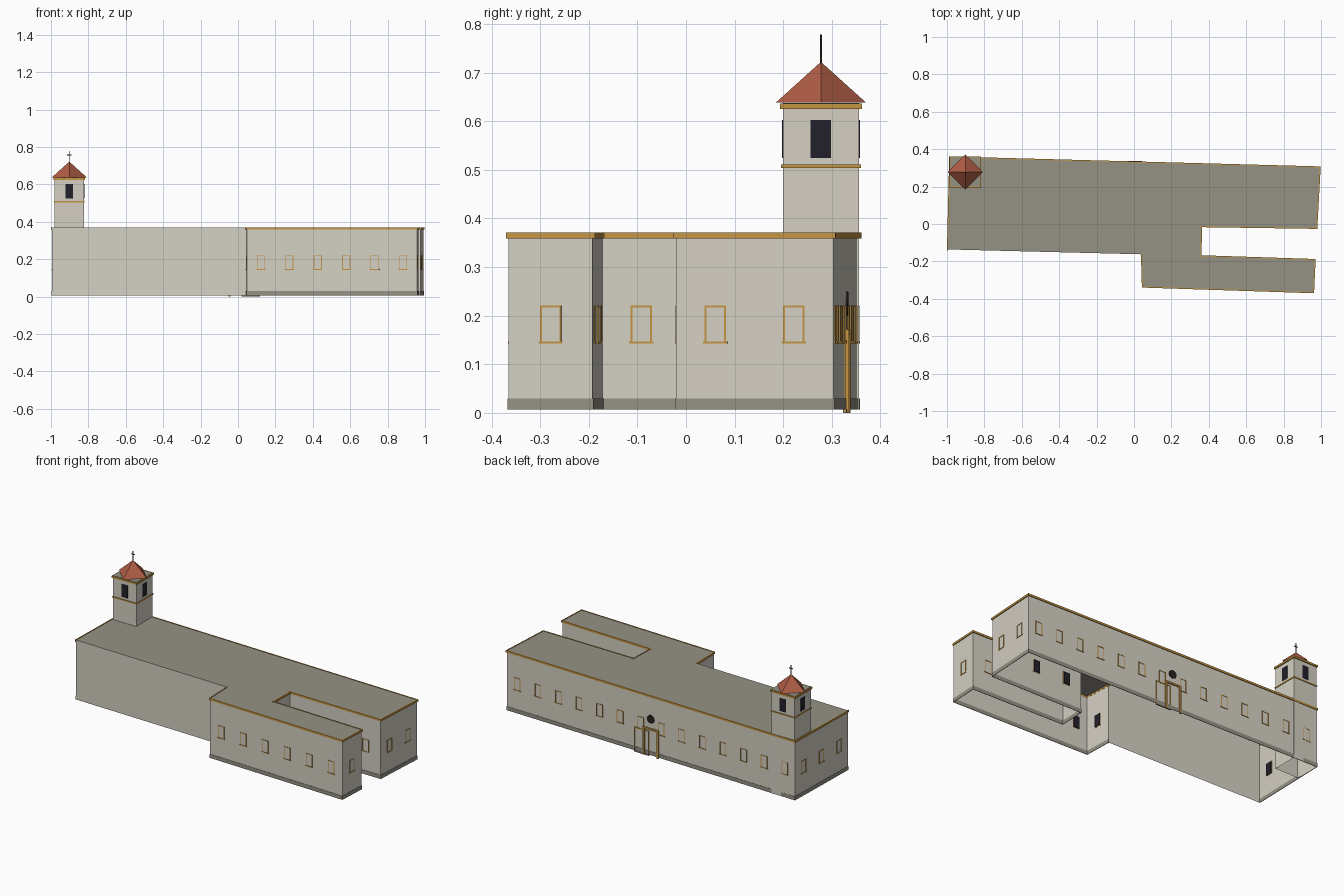
import bpy, bmesh, math
from mathutils import Vector, Matrix

cube = bpy.data.objects.get("Cube")
if cube:
    bpy.data.objects.remove(cube, do_unlink=True)


def material(name, rgb):
    m = bpy.data.materials.new(name)
    m.use_nodes = True
    m.diffuse_color = (*rgb, 1)
    m.node_tree.nodes["Principled BSDF"].inputs["Base Color"].default_value = (*rgb, 1)
    return m


PLASTER = material("pale plaster", (0.66, 0.63, 0.55))
STONE = material("grey stone", (0.30, 0.285, 0.235))
OCHRE = material("ochre trim", (0.55, 0.30, 0.055))
TILE = material("red tile", (0.43, 0.11, 0.06))
GLASS = material("dark glass", (0.016, 0.015, 0.025))
IRON = material("black iron", (0.02, 0.015, 0.012))

# Parts are gathered by name, so that repeated pieces share one object
parts = {}


def part(name, mat):
    return parts.setdefault(name, (bmesh.new(), mat))[0]


def box(name, mat, lo, hi, frame=Matrix()):
    lo, hi = Vector(lo), Vector(hi)
    size = hi - lo
    m = frame @ Matrix.Translation((lo + hi) / 2) @ Matrix.Diagonal((*size, 1))
    return bmesh.ops.create_cube(part(name, mat), size=1, matrix=m)["verts"]


def wall_frame(a, b):
    """Local x runs along the wall, local y points outward, z is up."""
    d = (b - a).normalized()
    m = Matrix.Translation((a.x, a.y, 0))
    m[0][0], m[1][0] = d.x, d.y
    m[0][1], m[1][1] = d.y, -d.x
    return m


def frame_bars(name, frame, mid, width, z0, z1, bar, depth, sill):
    """Rectangular surround with an optional sill."""
    h = width / 2
    for s in (-1, 1):
        e = sorted((s * h, s * (h - bar)))
        box(name, OCHRE, (mid + e[0], -0.001, z0), (mid + e[1], depth, z1), frame)
    box(name, OCHRE, (mid - h, -0.001, z1 - bar), (mid + h, depth, z1), frame)
    if sill:
        box(name, OCHRE, (mid - h - 0.003, -0.001, z0),
            (mid + h + 0.003, depth + 0.001, z0 + bar), frame)


# Footprint, counter-clockwise, with the window count of the wall that starts there
BASE, EAVE = 0.007, 0.369
footprint = [
    (0.993, 0.303, 14), (-0.983, 0.356, 3), (-0.995, -0.136, 0), (0.042, -0.162, 1),
    (0.047, -0.335, 6), (0.958, -0.365, 1), (0.966, -0.192, 3), (0.355, -0.172, 1),
    (0.36, -0.012, 3), (0.975, -0.021, 2),
]
corners = [Vector((x, y)) for x, y, _ in footprint]

walls = part("walls", PLASTER)
roof = part("flat_roof", STONE)
low = [walls.verts.new((*c, BASE)) for c in corners]
high = [walls.verts.new((*c, EAVE)) for c in corners]
roof.faces.new([roof.verts.new((*c, EAVE)) for c in corners])

for i, (_, _, count) in enumerate(footprint):
    j = (i + 1) % len(corners)
    walls.faces.new((low[i], low[j], high[j], high[i]))
    if not count:
        continue
    f = wall_frame(corners[i], corners[j])
    length = (corners[j] - corners[i]).length
    box("cornice", OCHRE, (-0.005, -0.001, 0.359), (length + 0.005, 0.005, 0.371), f)
    box("plinth", STONE, (-0.001, -0.001, BASE), (length + 0.001, 0.002, 0.03), f)
    for k in range(count):
        mid = (k + 0.5) * length / count
        frame_bars("window_frames", f, mid, 0.044, 0.143, 0.221, 0.004, 0.002, True)
        box("window_glass", GLASS, (mid - 0.019, -0.006, 0.147),
            (mid + 0.019, -0.001, 0.217), f)

# Entrance on the long back wall
entry = wall_frame(corners[0], corners[1])
frame_bars("door_surround", entry, 0.925, 0.10, 0, 0.15, 0.004, 0.003, False)
frame_bars("entrance_portal", entry, 0.99, 0.108, 0, 0.171, 0.011, 0.007, False)
box("door_step", STONE, (0.875, -0.004, 0), (0.975, 0.004, BASE), entry)
rosette = entry @ Matrix.Translation((0.987, 0.001, 0.225)) @ Matrix.Rotation(math.pi / 2, 4, "X")
bmesh.ops.create_cone(part("round_window", IRON), cap_ends=True, segments=16,
                      radius1=0.025, radius2=0.025, depth=0.006, matrix=rosette)

# Bell tower
CX, CY, R = -0.902, 0.2775, 0.078
shaft = box("tower_shaft", PLASTER, (CX - R, CY - R, BASE), (CX + R, CY + R, 0.63))
bm = part("tower_shaft", PLASTER)
floor = [g for g in bm.faces if all(v.co.z < 0.1 for v in g.verts)]
bmesh.ops.delete(bm, geom=floor, context="FACES_ONLY")

for name, z0, z1, out in (("tower_band", 0.504, 0.511, 0.004),
                          ("tower_cornice", 0.625, 0.636, 0.006)):
    q = R + out
    box(name, OCHRE, (CX - q, CY - q, z0), (CX + q, CY + q, z1))
box("tower_deck", STONE, (CX - R, CY - R, 0.63), (CX + R, CY + R, 0.6375))

for k in range(4):
    side = Matrix.Translation((CX, CY, 0)) @ Matrix.Rotation(k * math.pi / 2, 4, "Z")
    box("belfry_openings", GLASS, (-0.021, R - 0.003, 0.524), (0.021, R + 0.002, 0.602), side)

# Four-sided tiled spire and its cross
bmesh.ops.create_cone(part("tower_roof", TILE), cap_ends=True, segments=4, radius1=0.093,
                      radius2=0, depth=0.084, matrix=Matrix.Translation((CX, CY, 0.68)))
t = 0.0018
box("roof_cross", IRON, (CX - t, CY - t, 0.715), (CX + t, CY + t, 0.778))
box("roof_cross", IRON, (CX - 0.012, CY - t, 0.756), (CX + 0.012, CY + t, 0.76))

# Turn every gathered part into an object
for name, (bm, mat) in parts.items():
    if name not in ("walls", "flat_roof", "tower_shaft"):
        bmesh.ops.recalc_face_normals(bm, faces=bm.faces)
    if name == "flat_roof":
        bm.normal_update()
        for g in bm.faces:
            if g.normal.z < 0:
                g.normal_flip()
    me = bpy.data.meshes.new(name)
    bm.to_mesh(me)
    bm.free()
    me.materials.append(mat)
    bpy.context.collection.objects.link(bpy.data.objects.new(name, me))
